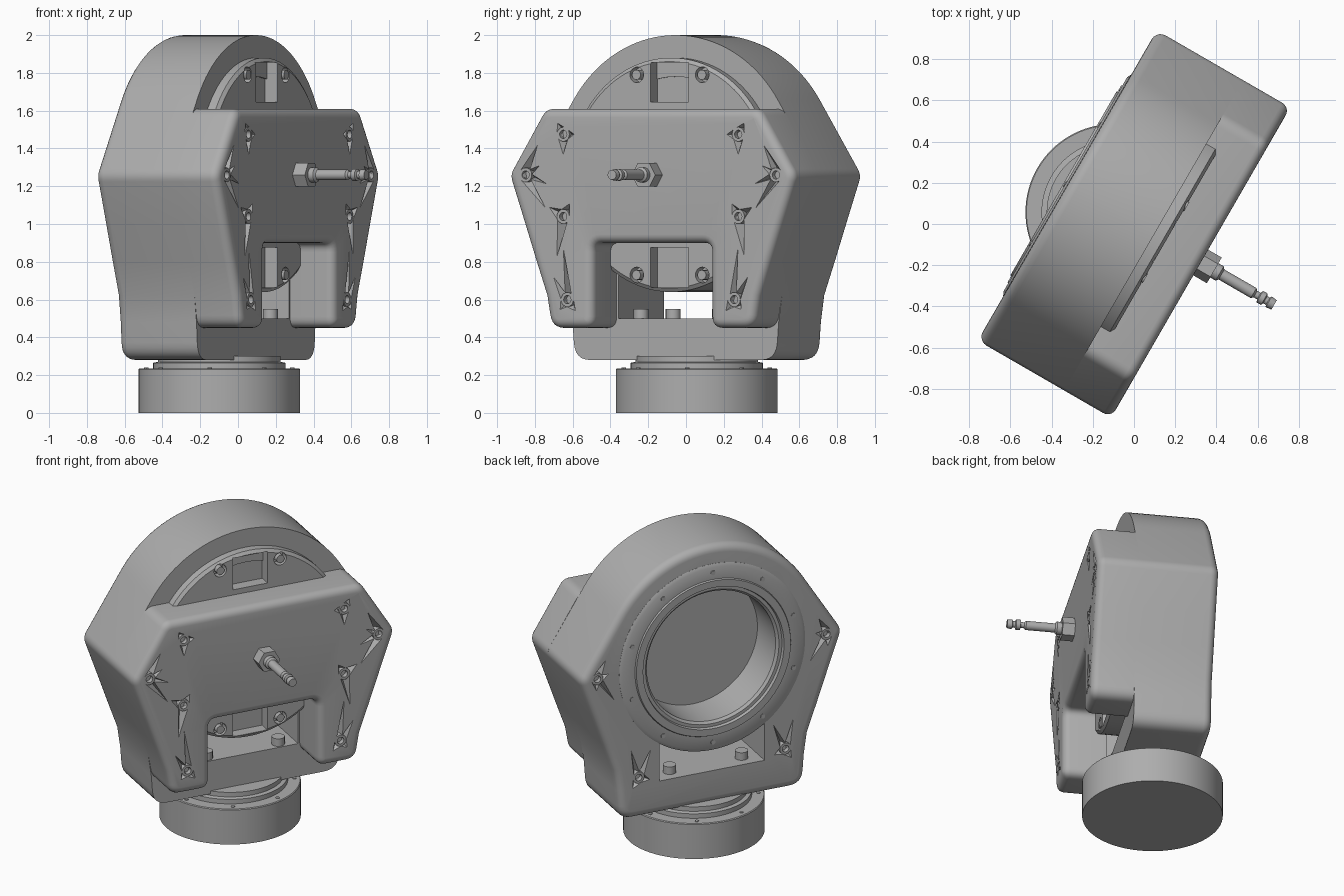
import bpy, bmesh, math
from mathutils import Vector, Matrix

if "Cube" in bpy.data.objects:
    bpy.data.objects.remove(bpy.data.objects["Cube"])

GREY = bpy.data.materials.new("grey")
GREY.use_nodes = True
COLOR = (0.42, 0.42, 0.42, 1)
GREY.diffuse_color = COLOR
GREY.node_tree.nodes["Principled BSDF"].inputs["Base Color"].default_value = COLOR

TURN = Matrix.Rotation(math.radians(60), 4, "Z")   # the whole head is turned on its base
AXIS_Z = 1.26                                      # height of the hub axis
FRONT, SEAM, BACK = 0.374, 0.11, -0.374            # depths, positive towards the front


def pos(u, depth, z):
    return Vector((u, -depth, z))


def finish(bm, name, smooth=True):
    bmesh.ops.recalc_face_normals(bm, faces=bm.faces)
    bm.transform(TURN)
    mesh = bpy.data.meshes.new(name)
    bm.to_mesh(mesh)
    bm.free()
    obj = bpy.data.objects.new(name, mesh)
    bpy.context.collection.objects.link(obj)
    mesh.materials.append(GREY)
    if smooth:
        shade(obj)
    return obj


def activate(obj):
    bpy.ops.object.select_all(action="DESELECT")
    obj.select_set(True)
    bpy.context.view_layer.objects.active = obj


def shade(obj):
    activate(obj)
    bpy.ops.object.shade_smooth_by_angle(angle=math.radians(30))


def cut(obj, cutter):
    cutter.hide_render = True
    mod = obj.modifiers.new("cut", "BOOLEAN")
    mod.operation, mod.solver, mod.object = "DIFFERENCE", "EXACT", cutter
    activate(obj)
    bpy.ops.object.modifier_apply(modifier=mod.name)
    bpy.data.objects.remove(cutter)
    shade(obj)


def rounded(points):
    """Outline from (u, z, radius) corners."""
    out = []
    for i, (u, z, r) in enumerate(points):
        p = Vector((u, z))
        if not r:
            out.append(p)
            continue
        a = (Vector(points[i - 1][:2]) - p).normalized()
        b = (Vector(points[(i + 1) % len(points)][:2]) - p).normalized()
        t = r * math.tan((math.pi - a.angle(b)) / 2)
        for k in range(7):
            s = k / 6
            out.append(p + a * t * (1 - s) ** 2 + b * t * s * s)
    return out


def mirrored(half):
    return half + [(-p[0],) + tuple(p[1:]) for p in reversed(half)]


def slab(name, outline, start, end, bevel):
    """Extrude an outline in depth and round the edge at the end cap."""
    bm = bmesh.new()
    base = bm.faces.new([bm.verts.new(pos(p[0], start, p[1])) for p in outline])
    ext = bmesh.ops.extrude_face_region(bm, geom=[base], use_keep_orig=True)
    verts = [g for g in ext["geom"] if isinstance(g, bmesh.types.BMVert)]
    bmesh.ops.translate(bm, verts=verts, vec=pos(0, end - start, 0))
    if bevel:
        edges = [e for e in bm.edges if all(v in verts for v in e.verts)]
        bmesh.ops.bevel(bm, geom=edges, offset=bevel, segments=5, profile=0.5,
                        affect="EDGES", clamp_overlap=False)
    return finish(bm, name)


def box(name, u, depth, z):
    outline = [(u[0], z[0]), (u[1], z[0]), (u[1], z[1]), (u[0], z[1])]
    return slab(name, outline, depth[0], depth[1], 0)


def lathe(name, profile, at, vertical=False, steps=64):
    """Turn (radius, height) points about the depth axis or the vertical."""
    bm = bmesh.new()
    up = Vector((0, 0, 1)) if vertical else pos(0, 1, 0)
    verts = [bm.verts.new(at + Vector((r, 0, 0)) + up * h) for r, h in profile]
    edges = [bm.edges.new(pair) for pair in zip(verts, verts[1:])]
    bmesh.ops.spin(bm, geom=verts + edges, cent=at, axis=up, angle=math.tau, steps=steps)
    bmesh.ops.remove_doubles(bm, verts=bm.verts, dist=1e-5)
    return finish(bm, name)


def rod(name, r, h0, h1, at, vertical=False, steps=16):
    return lathe(name, [(0, h0), (r, h0), (r, h1), (0, h1)], at, vertical, steps)


def screw_star(obj, name, u, z, face, spikes):
    """Creased, star-shaped pit with a screw collar in its middle."""
    side = 1 if face > 0 else -1
    for m in (1, -1):
        turns = sorted((a if m > 0 else 180 - a) % 360 for a, _ in spikes)
        lengths = {(a if m > 0 else 180 - a) % 360: n for a, n in spikes}
        ring = []
        for i, a in enumerate(turns):
            gap = (turns[(i + 1) % len(turns)] - a) % 360
            ring.append((a, lengths[a]))
            ring += [(a + gap * f, 0.04) for f in ((0.5,) if gap < 120 else (0.3, 0.7))]
        bm = bmesh.new()
        rim = [bm.verts.new(pos(m * u + n * math.cos(math.radians(a)), face + side * 0.002,
                                z + n * math.sin(math.radians(a)))) for a, n in ring]
        for h in (-0.06, 0.05):
            tip = bm.verts.new(pos(m * u, face + side * h, z))
            for i in range(len(rim)):
                bm.faces.new((rim[i - 1], rim[i], tip))
        cut(obj, finish(bm, "star_cutter"))
        lathe(name, [(0, -0.03 * side), (0.022, -0.03 * side), (0.022, 0), (0.038, 0),
                     (0.038, -0.07 * side)], pos(m * u, face, z), steps=20)


# Rear housing: domed top, flared shoulders, tapering to a rounded foot
flank = [(0.65, 0.62, 0), (0.715, 0.8, 0), (0.785, 1.0, 0), (0.877, AXIS_Z, 0.08)]
dome = [(0.74 * math.cos(math.radians(a)), AXIS_Z + 0.74 * math.sin(math.radians(a)), 0)
        for a in range(32, 90, 3)]
housing = slab("rear_housing",
               rounded(mirrored([(0.615, 0.28, 0.1), (0.63, 0.48, 0)] + flank + dome)),
               SEAM, BACK, 0.05)
cut(housing, box("opening_cutter", (-0.35, 0.35), (-0.6, 0.3), (0.5, 0.95)))
cut(housing, rod("bore_cutter", 0.52, -0.6, 0.3, pos(0, 0, AXIS_Z), steps=64))
screw_star(housing, "rear_screw", 0.765, AXIS_Z, BACK, [(115, 0.13), (165, 0.08), (235, 0.2), (275, 0.08)])
screw_star(housing, "rear_screw", 0.49, 0.55, BACK, [(75, 0.2), (115, 0.2), (200, 0.08), (300, 0.08)])

# Front cover with a notch between its two legs
cover = slab("front_cover",
             rounded(mirrored([(0.36, 0.9, 0.05), (0.36, 0.45, 0.06), (0.62, 0.45, 0.08)]
                              + flank + [(0.657, 1.61, 0.08)])),
             SEAM, FRONT, 0.045)
screw_star(cover, "cover_screw", 0.765, AXIS_Z, FRONT,
           [(115, 0.18), (150, 0.1), (200, 0.14), (235, 0.22)])
screw_star(cover, "cover_screw", 0.535, 1.475, FRONT, [(270, 0.11), (60, 0.07), (180, 0.07)])
screw_star(cover, "cover_screw", 0.535, 1.04, FRONT, [(280, 0.22), (30, 0.1), (120, 0.08)])
screw_star(cover, "cover_screw", 0.51, 0.6, FRONT,
           [(85, 0.28), (55, 0.15), (230, 0.08), (310, 0.07)])

# Hub: bored from behind, closed disc in front
axis = pos(0, 0, AXIS_Z)
hub = lathe("hub", [(0, 0.175), (0.6, 0.175), (0.62, 0.16), (0.62, -0.375), (0.6, -0.385),
                    (0.52, -0.385), (0.515, -0.395), (0.47, -0.395), (0.465, -0.375),
                    (0.445, -0.375), (0.43, -0.36), (0.43, -0.1), (0, -0.1)], axis, steps=96)
for s in (1, -1):
    lo, hi = sorted((AXIS_Z + s * 0.385, AXIS_Z + s * 0.595))
    cut(hub, box("window_cutter", (-0.115, 0.115), (0.1, 0.3), (lo, hi)))
    for u in (-0.2, 0.2):
        spot = pos(u, 0, AXIS_Z + s * 0.53)
        cut(hub, rod("pocket_cutter", 0.042, 0.12, 0.3, spot))
        rod("hub_screw", 0.026, 0.1, 0.18, spot)
for i in range(10):
    a = math.tau * (i + 0.5) / 10
    rod("rear_ring_screw", 0.015, -0.39, -0.37,
        pos(0.565 * math.cos(a), 0, AXIS_Z + 0.565 * math.sin(a)), steps=12)

# Probe: hexagonal nut, stem and notched tip
rod("probe_nut", 0.072, 0.36, 0.45, axis, steps=6)
lathe("probe_stem", [(0, 0.44), (0.04, 0.44), (0.04, 0.48), (0.028, 0.49), (0.028, 0.67),
                     (0.018, 0.68), (0.018, 0.7), (0.032, 0.705), (0.032, 0.73),
                     (0.02, 0.735), (0.02, 0.75), (0.03, 0.755), (0.026, 0.785), (0, 0.785)],
      axis, steps=20)

# Round base with a stepped neck
foot = pos(0, -0.114, 0)
lathe("base", [(0, 0), (0.428, 0), (0.428, 0.23), (0.423, 0.235), (0, 0.235)], foot, True, 96)
lathe("base_neck", [(0, 0.22), (0.35, 0.22), (0.35, 0.265), (0.325, 0.27), (0.325, 0.3),
                    (0, 0.3)], foot, True, 96)
for i in range(8):
    a = math.tau * (i + 0.5) / 8
    rod("base_screw", 0.012, 0.23, 0.239,
        foot + Vector((0.39 * math.cos(a), 0.39 * math.sin(a), 0)), True, 12)

# Shelf bolts that hold the housing to the base
for u in (-0.24, 0.24):
    for depth in (0.06, -0.28):
        rod("shelf_bolt", 0.04, 0.48, 0.55, pos(u, depth, 0), True, 16)
